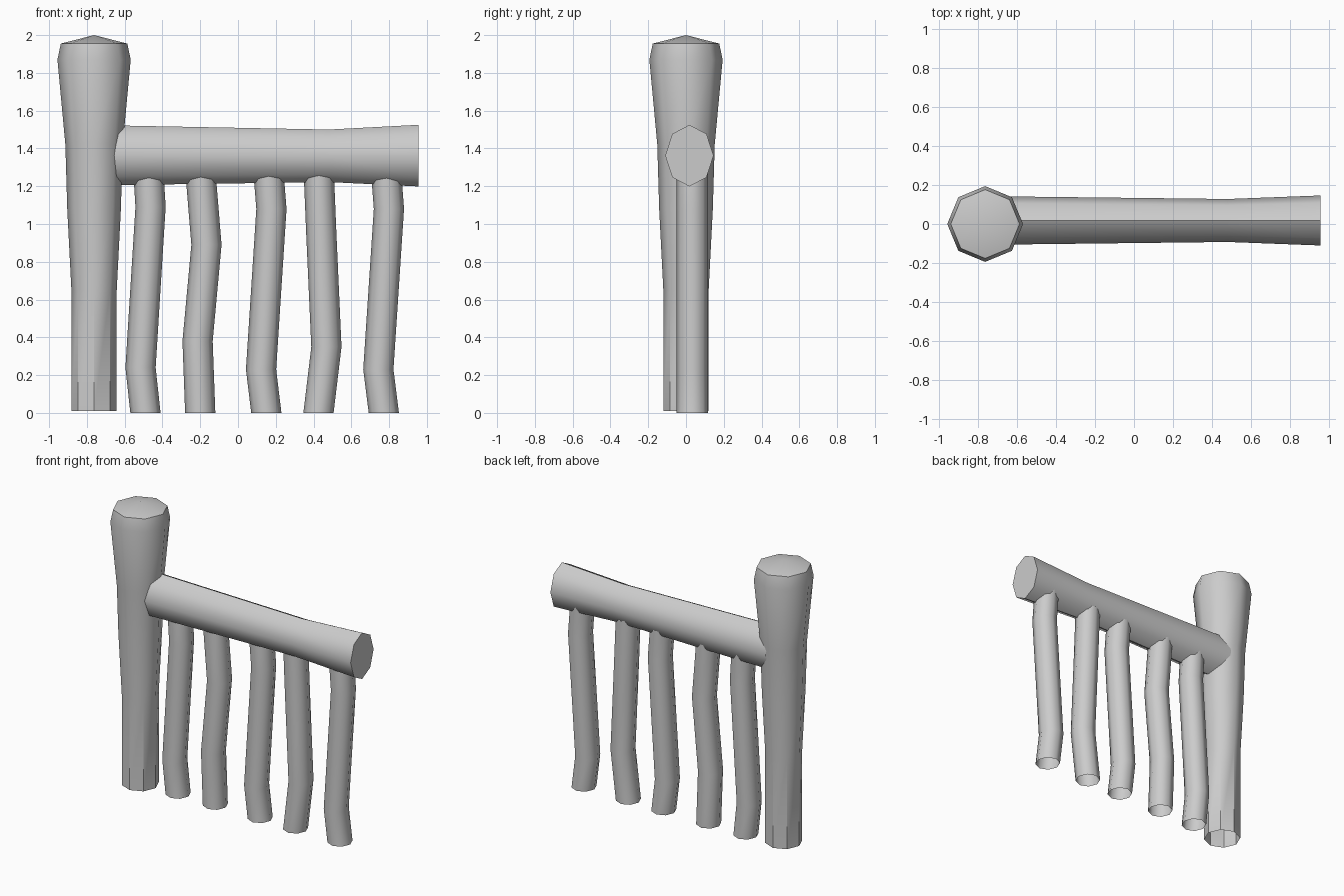
import bpy, bmesh
from math import sin, cos, pi, radians

if "Cube" in bpy.data.objects:
    bpy.data.objects.remove(bpy.data.objects["Cube"])

SIDES = 8


def tube(name, rings, axis="Z", cap_end=False, apex=None, angle=44.95):
    """Skin octagonal rings (cx, cy, cz, ru, rv); ring plane is normal to axis."""
    bm = bmesh.new()
    loops = []
    for cx, cy, cz, ru, rv in rings:
        loop = []
        for i in range(SIDES):
            u, v = ru * cos(2 * pi * i / SIDES), rv * sin(2 * pi * i / SIDES)
            p = (cx + u, cy + v, cz) if axis == "Z" else (cx, cy + u, cz + v)
            loop.append(bm.verts.new(p))
        loops.append(loop)
    for a, b in zip(loops, loops[1:]):
        for i in range(SIDES):
            j = (i + 1) % SIDES
            bm.faces.new((a[i], a[j], b[j], b[i]))
    if cap_end:
        bm.faces.new(loops[-1])
    if apex:
        tip = bm.verts.new(apex)
        for i in range(SIDES):
            bm.faces.new((loops[-1][i], loops[-1][(i + 1) % SIDES], tip))
    bm.normal_update()
    mesh = bpy.data.meshes.new(name)
    bm.to_mesh(mesh)
    bm.free()
    obj = bpy.data.objects.new(name, mesh)
    bpy.context.collection.objects.link(obj)
    bpy.ops.object.select_all(action="DESELECT")
    obj.select_set(True)
    bpy.context.view_layer.objects.active = obj
    bpy.ops.object.shade_smooth_by_angle(angle=radians(angle))
    return obj


# Main post: straight foot, flared head, shallow pointed top
PX = -0.762
profile = [(0.01, 0.12), (0.65, 0.12), (1.08, 0.142), (1.42, 0.152),
           (1.87, 0.194), (1.955, 0.176)]
post = tube("post", [(PX, 0, z, r, r) for z, r in profile], apex=(PX, 0, 2.0))
# keep the pointed top crisp against the flared head
for e in post.data.edges:
    if all(abs(post.data.vertices[v].co.z - 1.955) < 0.001 for v in e.vertices):
        e.use_edge_sharp = True

# Horizontal rail running out of the post
tube("rail", [(-0.72, 0.018, 1.364, 0.124, 0.159),
              (0.48, 0.018, 1.361, 0.110, 0.139),
              (0.955, 0.018, 1.362, 0.128, 0.163)],
     axis="X", cap_end=True, angle=50)

# Crooked stakes: (x, z) path points of each, ending inside the rail
stakes = [
    [(-0.49, 0), (-0.516, 0.24), (-0.463, 1.09), (-0.475, 1.29)],
    [(-0.20, 0), (-0.214, 0.38), (-0.167, 0.89), (-0.200, 1.29)],
    [(0.15, 0), (0.122, 0.23), (0.177, 1.08), (0.160, 1.29)],
    [(0.426, 0), (0.468, 0.35), (0.441, 0.95), (0.427, 1.29)],
    [(0.772, 0), (0.743, 0.23), (0.799, 1.08), (0.783, 1.29)],
]
for n, path in enumerate(stakes, 1):
    tube(f"stake_{n}", [(x, 0.033, z, 0.08, 0.083) for x, z in path], angle=50)
